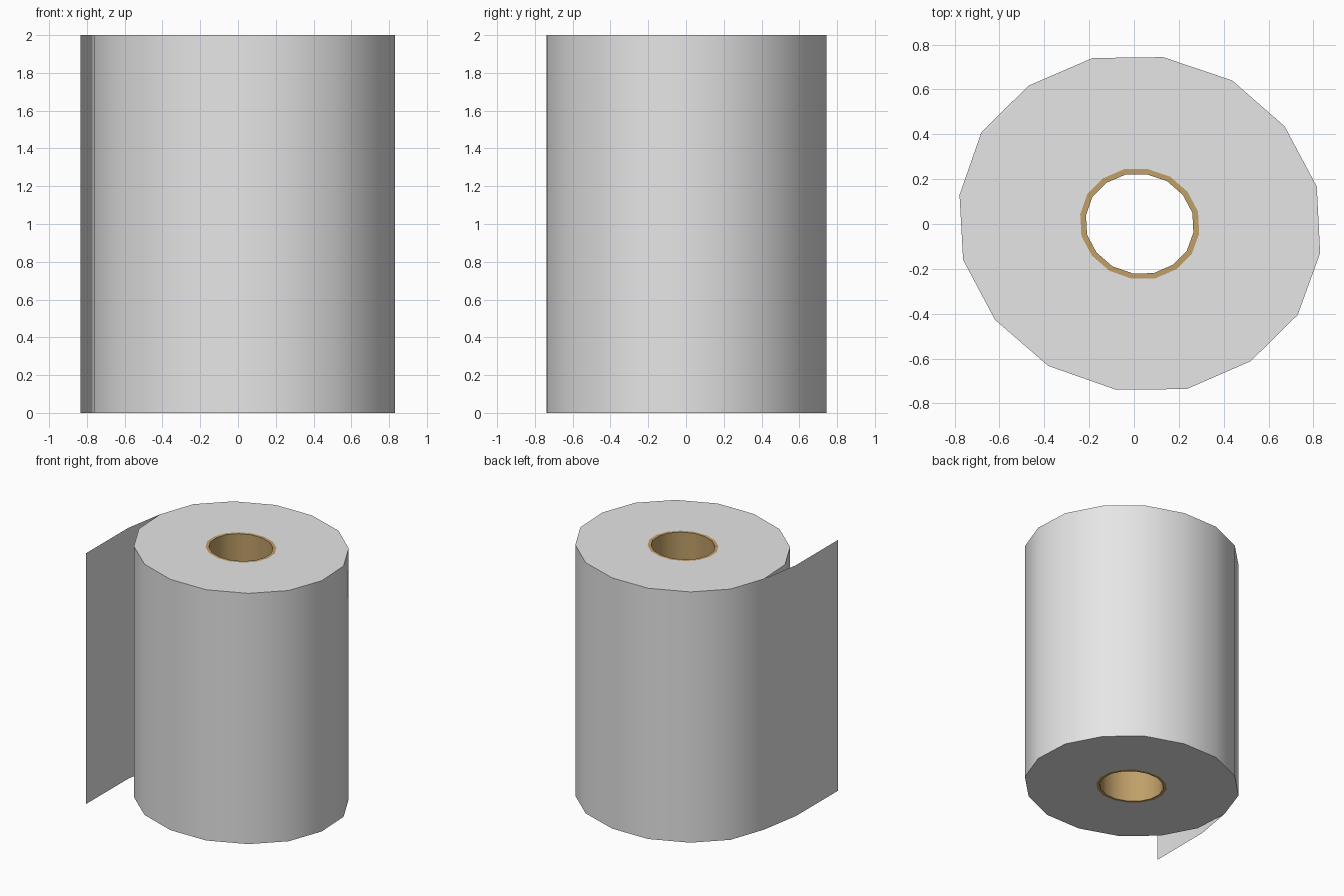
import bpy, bmesh

if "Cube" in bpy.data.objects:
    bpy.data.objects.remove(bpy.data.objects["Cube"])

H = 2.0
CX, CY = 0.025, 0.0
# slightly squashed 16-sided outline of the roll, counter-clockwise from above
OUTLINE = [(0.83, -0.13), (0.815, 0.167), (0.672, 0.435), (0.438, 0.64),
           (0.13, 0.744), (-0.185, 0.74), (-0.47, 0.617), (-0.68, 0.41),
           (-0.778, 0.13), (-0.762, -0.16), (-0.62, -0.427), (-0.382, -0.633),
           (-0.08, -0.739), (0.235, -0.736), (0.52, -0.612), (0.73, -0.405)]


def material(name, rgb):
    m = bpy.data.materials.new(name)
    m.diffuse_color = (*rgb, 1)
    m.use_nodes = True
    m.node_tree.nodes["Principled BSDF"].inputs["Base Color"].default_value = m.diffuse_color
    return m


def finish(name, bm, mat):
    mesh = bpy.data.meshes.new(name)
    bm.to_mesh(mesh)
    bm.free()
    mesh.materials.append(mat)
    ob = bpy.data.objects.new(name, mesh)
    bpy.context.collection.objects.link(ob)
    bpy.ops.object.select_all(action='DESELECT')
    ob.select_set(True)
    bpy.context.view_layer.objects.active = ob
    bpy.ops.object.shade_smooth_by_angle(angle=0.6)
    return ob


def ring(bm, scale, z):
    return [bm.verts.new((CX + (x - CX) * scale, CY + (y - CY) * scale, z))
            for x, y in OUTLINE]


def loft(name, stations, mat):
    """Bridge scaled copies of the outline, given as (scale, z)."""
    bm = bmesh.new()
    rings = [ring(bm, s, z) for s, z in stations]
    n = len(OUTLINE)
    for a, b in zip(rings, rings[1:]):
        for i in range(n):
            j = (i + 1) % n
            bm.faces.new((a[i], a[j], b[j], b[i]))
    return finish(name, bm, mat)


paper = material("white paper", (0.80, 0.80, 0.81))
card = material("brown cardboard", (0.53, 0.35, 0.14))

CORE_OUT, CORE_IN = 0.33, 0.298

# wound paper: bottom face, outer wall, top face
loft("paper_roll", [(CORE_OUT, 0), (1, 0), (1, H), (CORE_OUT, H)], paper)

# cardboard tube: top rim, bore and bottom rim
loft("cardboard_core", [(CORE_OUT, H), (CORE_IN, H), (CORE_IN, 0), (CORE_OUT, 0)], card)

# loose sheet hanging off the left side
bm = bmesh.new()
path = [(-0.778, 0.13), (-0.833, -0.19), (-0.835, -0.72)]
cols = [(bm.verts.new((x, y, 0)), bm.verts.new((x, y, H))) for x, y in path]
for (a0, a1), (b0, b1) in zip(cols, cols[1:]):
    bm.faces.new((a0, b0, b1, a1))
for f in bm.faces:
    f.normal_update()
    if f.normal.x > 0:
        f.normal_flip()
finish("loose_sheet", bm, paper)
